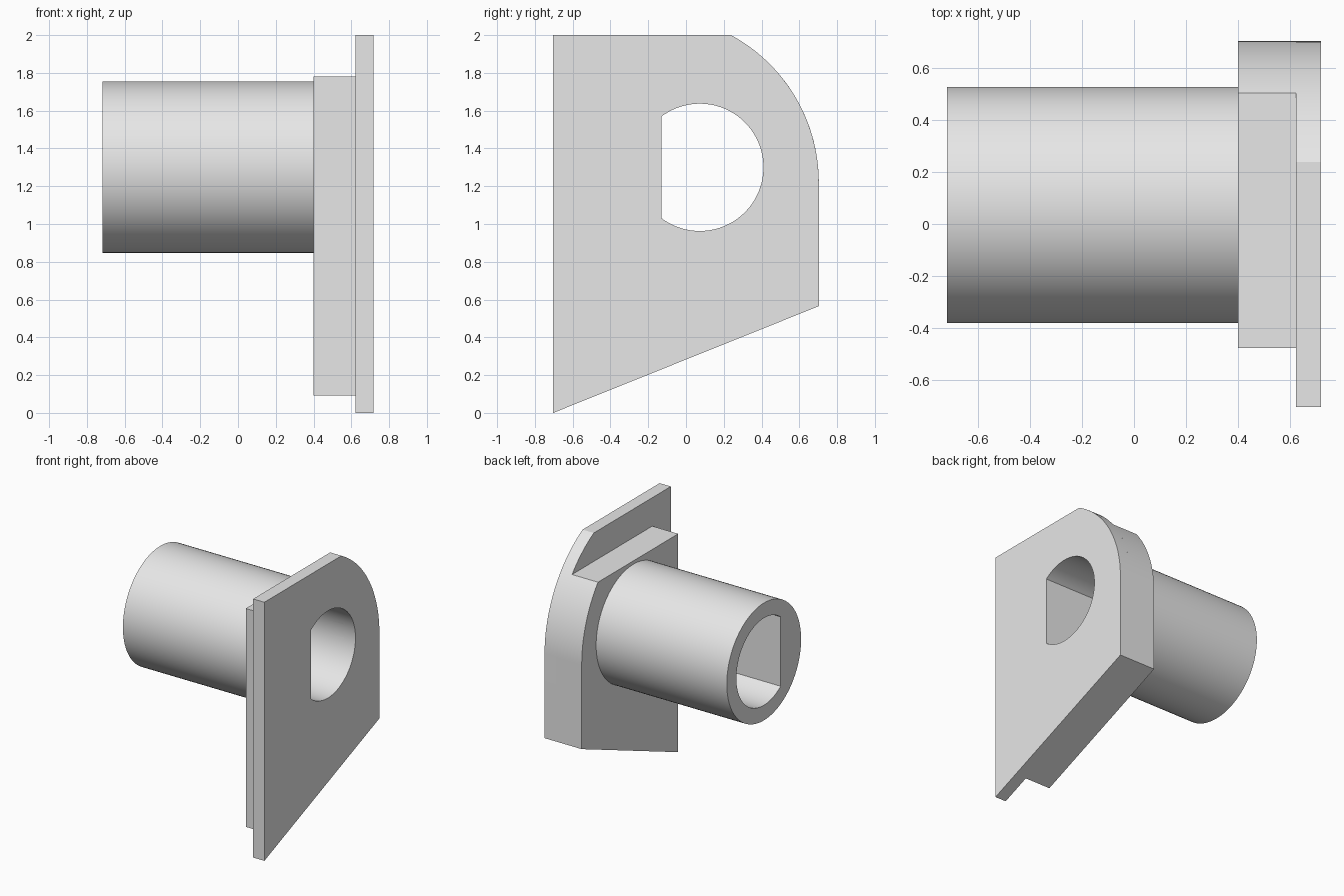
import bpy, bmesh, math

cube = bpy.data.objects.get("Cube")
if cube:
    bpy.data.objects.remove(cube, do_unlink=True)

# Single grey material
GREY = (0.8, 0.8, 0.8, 1.0)
mat = bpy.data.materials.new("plain grey")
mat.use_nodes = True
mat.diffuse_color = GREY
mat.node_tree.nodes["Principled BSDF"].inputs["Base Color"].default_value = GREY

# Main dimensions (profiles lie in the y-z plane and run along x)
HALF_DEPTH = 0.703
BORE_Y, BORE_Z = 0.073, 1.30
ROUND_R, ROUND_Z = 0.887, 1.22
ROUND_Y = HALF_DEPTH - ROUND_R


def arc(cy, cz, r, start, end, steps):
    angles = [start + (end - start) * i / steps for i in range(steps + 1)]
    return [(cy + r * math.cos(a), cz + r * math.sin(a)) for a in angles]


def extrude_profile(name, profile, x0, x1):
    bm = bmesh.new()
    face = bm.faces.new([bm.verts.new((x0, y, z)) for y, z in profile])
    side = bmesh.ops.extrude_face_region(bm, geom=[face])["geom"]
    verts = [v for v in side if isinstance(v, bmesh.types.BMVert)]
    bmesh.ops.translate(bm, vec=(x1 - x0, 0, 0), verts=verts)
    bmesh.ops.recalc_face_normals(bm, faces=bm.faces)
    mesh = bpy.data.meshes.new(name)
    bm.to_mesh(mesh)
    bm.free()
    mesh.materials.append(mat)
    obj = bpy.data.objects.new(name, mesh)
    bpy.context.collection.objects.link(obj)
    return obj


def plate_profile(front_y, top_z):
    """Slanted bottom, straight front and top, rounded upper back corner."""
    slope = 0.565 / (2 * HALF_DEPTH)
    end = math.asin((top_z - ROUND_Z) / ROUND_R)
    return ([(front_y, slope * (front_y + HALF_DEPTH)), (HALF_DEPTH, 0.565)]
            + arc(ROUND_Y, ROUND_Z, ROUND_R, 0, end, 24)
            + [(front_y, top_z)])


# Outer plate, smaller step behind it, and the tube
tube_circle = arc(BORE_Y, BORE_Z, 0.454, 0, math.tau, 96)[:-1]
parts = [
    extrude_profile("outer_plate", plate_profile(-HALF_DEPTH, 2.0), 0.622, 0.718),
    extrude_profile("step_plate", plate_profile(-0.476, 1.78), 0.40, 0.622),
    extrude_profile("tube", tube_circle, -0.718, 0.40),
]

# D-shaped bore through all parts
flat = math.acos(-0.204 / 0.337)
bore = extrude_profile("bore_cutter",
                       arc(BORE_Y, BORE_Z, 0.337, -flat, flat, 72), -1, 1)
bore.hide_render = True

for obj in parts:
    bpy.ops.object.select_all(action="DESELECT")
    bpy.context.view_layer.objects.active = obj
    obj.select_set(True)
    cut = obj.modifiers.new("bore", "BOOLEAN")
    cut.operation = "DIFFERENCE"
    cut.solver = "EXACT"
    cut.object = bore
    bpy.ops.object.modifier_apply(modifier=cut.name)
    bpy.ops.object.shade_smooth_by_angle(angle=math.radians(20))

bpy.data.objects.remove(bore, do_unlink=True)
